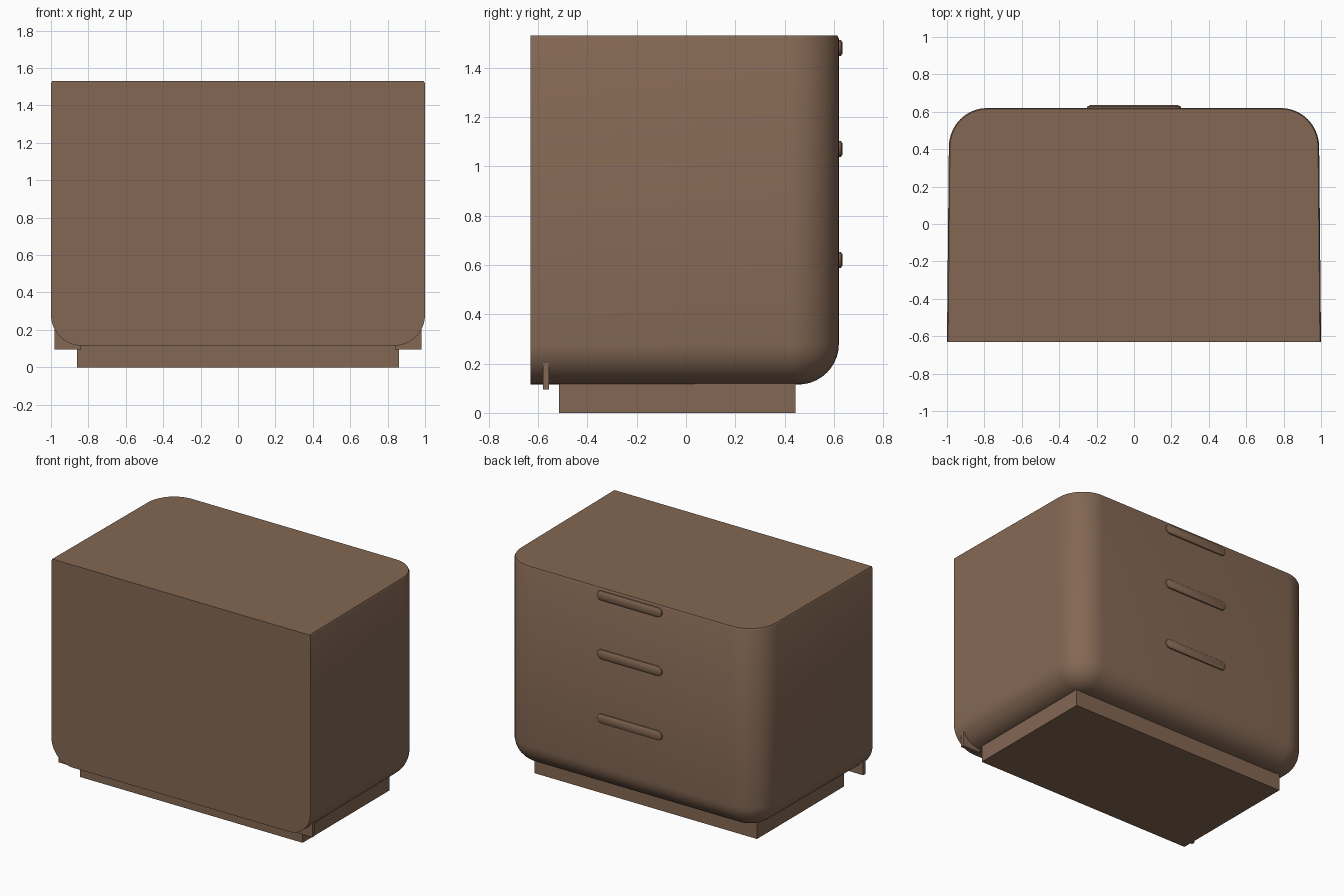
import bpy, bmesh, math

if "Cube" in bpy.data.objects:
    bpy.data.objects.remove(bpy.data.objects["Cube"])

brown = bpy.data.materials.new("walnut_brown")
brown.diffuse_color = (0.23, 0.137, 0.088, 1)
brown.use_nodes = True
brown.node_tree.nodes["Principled BSDF"].inputs["Base Color"].default_value = brown.diffuse_color


def finish(bm, name):
    bmesh.ops.recalc_face_normals(bm, faces=bm.faces)
    mesh = bpy.data.meshes.new(name)
    bm.to_mesh(mesh)
    bm.free()
    mesh.materials.append(brown)
    ob = bpy.data.objects.new(name, mesh)
    bpy.context.collection.objects.link(ob)
    bpy.ops.object.select_all(action='DESELECT')
    ob.select_set(True)
    bpy.context.view_layer.objects.active = ob
    bpy.ops.object.shade_smooth_by_angle(angle=math.radians(35))
    return ob


def loft(name, rings):
    """Skin a stack of closed rings and cap both ends."""
    bm = bmesh.new()
    rows = [[bm.verts.new(p) for p in ring] for ring in rings]
    n = len(rows[0])
    for a, b in zip(rows, rows[1:]):
        for i in range(n):
            j = (i + 1) % n
            bm.faces.new((a[i], a[j], b[j], b[i]))
    bm.faces.new(rows[0])
    bm.faces.new(rows[-1])
    return finish(bm, name)


def box(name, x0, x1, y0, y1, z0, z1):
    return loft(name, [[(x0, y0, z), (x1, y0, z), (x1, y1, z), (x0, y1, z)]
                       for z in (z0, z1)])


# Cabinet body: flat at -y, rounded vertical corners at +y, rounded underside
FRONT, BACK, TOP, BOTTOM = -0.63, 0.62, 1.53, 0.115
CORNER, ROUND, STEPS = 0.205, 0.165, 10


def body_ring(z, inset):
    r = CORNER - inset
    right = [(1 - inset, FRONT)]
    for k in range(STEPS + 1):
        a = math.pi / 2 * k / STEPS
        right.append((1 - CORNER + r * math.cos(a),
                      BACK - CORNER + r * math.sin(a)))
    # sides draw in slightly towards the drawers
    right = [(x * (1 - 0.012 * (y - FRONT) / (BACK - FRONT)), y) for x, y in right]
    return [(x, y, z) for x, y in right] + [(-x, y, z) for x, y in reversed(right)]


rings = []
for k in range(STEPS + 1):
    a = math.pi / 2 * k / STEPS
    rings.append(body_ring(BOTTOM + ROUND * (1 - math.cos(a)),
                           ROUND * (1 - math.sin(a))))
rings += [body_ring(TOP - 0.012, 0), body_ring(TOP, 0.006)]
loft("cabinet_body", rings)

# Recessed plinth
box("plinth", -0.86, 0.86, -0.515, 0.445, 0, 0.12)

# Small corner fins behind the flat panel
for side, s in (("left", -1), ("right", 1)):
    xs = sorted((s * 0.84, s * 0.98))
    box("corner_fin_" + side, xs[0], xs[1], -0.58, -0.555, 0.095, 0.21)


# Drawer handles: thin rounded bars with a softened outer edge
def handle_ring(y, half_w, half_h, zc):
    ring = []
    for cx, start in ((half_w - half_h, -90), (half_h - half_w, 90)):
        for k in range(9):
            a = math.radians(start + 180 * k / 8)
            ring.append((cx + half_h * math.cos(a), y, zc + half_h * math.sin(a)))
    return ring


for name, zc in (("top", 1.48), ("middle", 1.07), ("bottom", 0.62)):
    loft("drawer_handle_" + name, [handle_ring(0.61, 0.255, 0.034, zc),
                                   handle_ring(0.628, 0.25, 0.032, zc),
                                   handle_ring(0.635, 0.235, 0.022, zc)])
